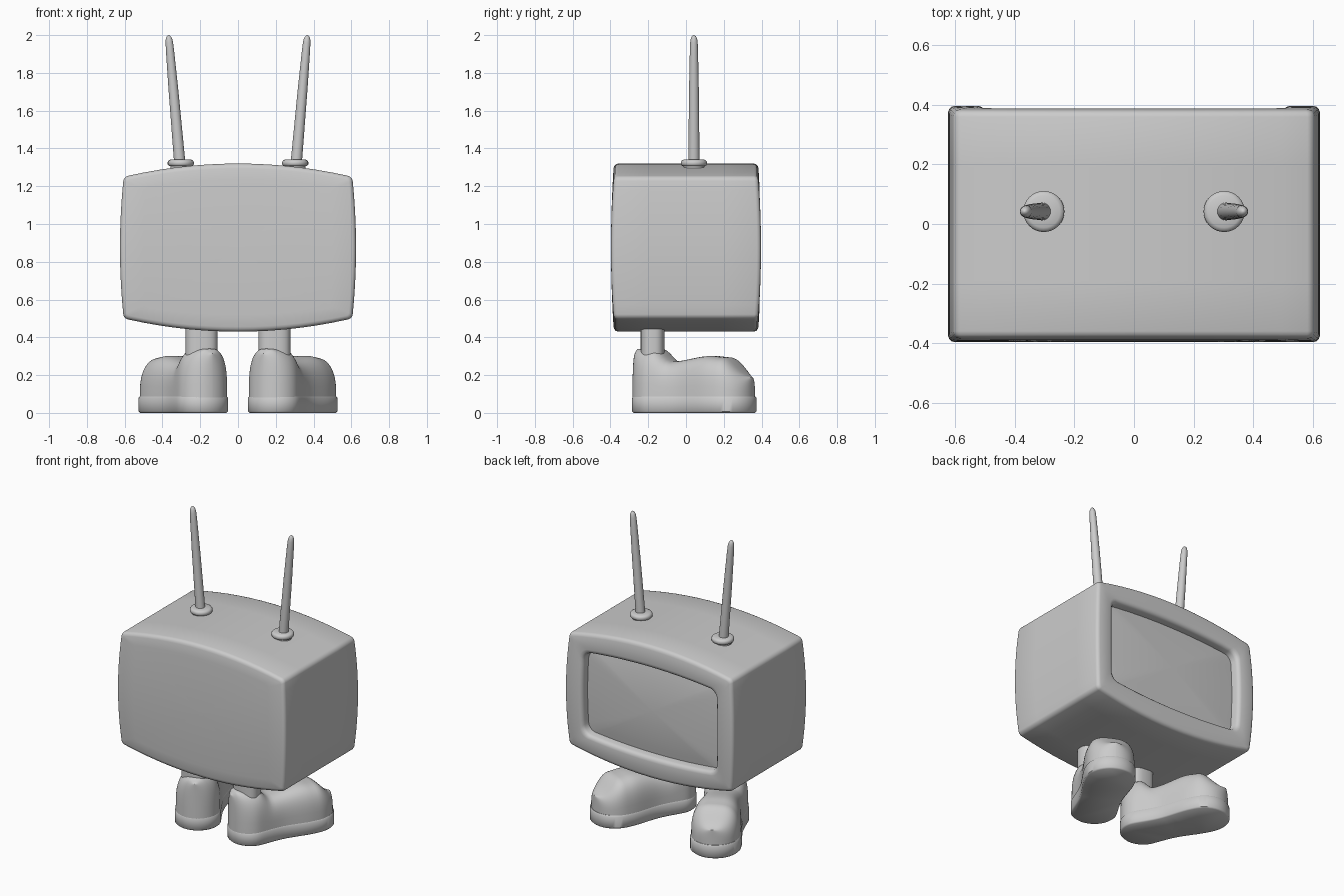
import bpy, bmesh
from math import sin, cos, pi, radians, copysign

if "Cube" in bpy.data.objects:
    bpy.data.objects.remove(bpy.data.objects["Cube"])


def loft(name, rings, angle=38):
    """Skin a list of equal-length closed rings and cap both ends."""
    bm = bmesh.new()
    rows = [[bm.verts.new(p) for p in ring] for ring in rings]
    n = len(rows[0])
    for a, b in zip(rows, rows[1:]):
        for i in range(n):
            j = (i + 1) % n
            bm.faces.new((a[i], a[j], b[j], b[i]))
    bm.faces.new(rows[0])
    bm.faces.new(rows[-1])
    bmesh.ops.recalc_face_normals(bm, faces=bm.faces)
    mesh = bpy.data.meshes.new(name)
    bm.to_mesh(mesh)
    bm.free()
    ob = bpy.data.objects.new(name, mesh)
    bpy.context.collection.objects.link(ob)
    bpy.ops.object.select_all(action='DESELECT')
    ob.select_set(True)
    bpy.context.view_layer.objects.active = ob
    bpy.ops.object.shade_smooth_by_angle(angle=radians(angle))
    return ob


def oval(cx, cy, z, rx, ry, n=32, p=1.0):
    def f(v):
        return copysign(abs(v) ** p, v)
    return [(cx + rx * f(cos(2 * pi * i / n)), cy + ry * f(sin(2 * pi * i / n)), z)
            for i in range(n)]


def keyed(keys, s):
    """Smoothly interpolate (position, value) keys."""
    if s <= keys[0][0]:
        return keys[0][1]
    for (a, va), (b, vb) in zip(keys, keys[1:]):
        if s <= b:
            t = (s - a) / (b - a)
            return va + (vb - va) * t * t * (3 - 2 * t)
    return keys[-1][1]


# Television case: rounded rectangles warped so every side bulges
A, B = 0.605, 0.375


def case_ring(a, b, r, w, dy, edge=14, corner=5):
    pts = []
    centres = [(a - r, b - r), (r - a, b - r), (r - a, r - b), (a - r, r - b)]
    for k, (cx, cz) in enumerate(centres):
        arc = [(cx + r * cos(pi / 2 * (k + i / corner)),
                cz + r * sin(pi / 2 * (k + i / corner))) for i in range(corner + 1)]
        pts += arc
        nx, nz = centres[(k + 1) % 4]
        ex = nx + r * cos(pi / 2 * (k + 1))
        ez = nz + r * sin(pi / 2 * (k + 1))
        sx, sz = arc[-1]
        pts += [(sx + (ex - sx) * i / edge, sz + (ez - sz) * i / edge)
                for i in range(1, edge)]
    out = []
    for px, pz in pts:
        bu, bv = 1 - (px / A) ** 2, 1 - (pz / B) ** 2
        out.append((px * (1 + 0.033 * bv), w * (0.382 + 0.015 * bv) + dy,
                    0.875 + pz * (1 + 0.187 * bu)))
    return out


def inset(d, r, w, dy):
    return case_ring(A - d, B - d, r, w, dy)


rings = [case_ring(A * f, B * f, 0.02 * f, -1, 0) for f in (0.01, 0.2, 0.4, 0.6, 0.8)]
rings += [inset(*v) for v in (
    (0.022, 0.012, -1, 0), (0.012, 0.016, -1, 0.003), (0.004, 0.02, -1, 0.01),
    (0, 0.022, -1, 0.022), (0, 0.022, -0.5, 0), (0, 0.022, 0, 0), (0, 0.022, 0.5, 0),
    (0, 0.022, 1, -0.022), (0.004, 0.02, 1, -0.01), (0.012, 0.016, 1, -0.003),
    (0.022, 0.012, 1, 0),
    # frame and screen recess
    (0.06, 0.03, 1, 0), (0.098, 0.05, 1, 0), (0.11, 0.05, 1, -0.004),
    (0.119, 0.05, 1, -0.013), (0.123, 0.048, 1, -0.025), (0.126, 0.046, 1, -0.06))]
sa, sb = A - 0.126, B - 0.126
rings += [case_ring(sa * f, sb * f, 0.046 * f, 1, -0.06 + 0.02 * (1 - f * f))
          for f in (0.85, 0.7, 0.5, 0.3, 0.15, 0.01)]
loft("television_case", rings)

# Shoe plan and height along its length (s = 0 at the ankle)
S0, S1 = -0.14, 0.56
WIDTH = [(-0.05, 0.142), (0.15, 0.13), (0.38, 0.155)]
HEIGHT = [(-0.14, 0.315), (-0.11, 0.34), (0.005, 0.34), (0.10, 0.273),
          (0.33, 0.302), (0.41, 0.295), (0.56, 0.19)]


def half_width(s):
    w = keyed(WIDTH, s)
    d = min((s - S0) / 0.14, (S1 - s) / 0.16, 1)
    return w * max(1 - (1 - d) ** 2.1, 0) ** 0.5


def stations(n):
    return [S0 + (S1 - S0) * (1 - cos(pi * i / n)) / 2 for i in range(n + 1)]


def place(side, s, t, z):
    c, n = cos(radians(26)), sin(radians(26))
    return (side * (0.195 + s * n + t * c), -0.145 + s * c - t * n, z)


def sole_ring(side, z, off):
    st = stations(36)
    pts = [(s, half_width(s)) for s in st] + [(s, -half_width(s)) for s in st[-2:0:-1]]
    return [place(side, 0.21 + (s - 0.21) * (1 + off / 0.35), t * (1 + off / 0.14), z)
            for s, t in pts]


for side, tag in ((1, "right"), (-1, "left")):
    # Shoe upper: arched sections from heel to toe
    sections = []
    for s in stations(48):
        w, h = max(half_width(s), 0.002) - 0.001, keyed(HEIGHT, s)
        arch = []
        for i in range(25):
            a = pi * i / 24
            ct = copysign(abs(cos(a)) ** 0.62, cos(a))
            arch.append(place(side, s * 0.985, w * 0.97 * ct,
                              0.08 + (h - 0.08) * sin(a) ** 0.62 if 0 < i < 24 else 0.08))
        sections.append(arch)
    loft(tag + "_shoe_upper", sections, 60)
    # Sole
    loft(tag + "_shoe_sole", [sole_ring(side, z, o) for z, o in (
        (0, -0.008), (0.008, 0), (0.078, 0), (0.088, -0.006))], 50)
    # Leg
    loft(tag + "_leg", [oval(side * 0.193, -0.177, z, 0.085, 0.063, 32, 0.75)
                        for z in (0.25, 0.47)])
    # Aerial base
    loft(tag + "_aerial_base", [oval(side * 0.303, 0.042, z, r, r) for z, r in (
        (1.28, 0.055), (1.306, 0.055), (1.309, 0.064), (1.316, 0.069), (1.328, 0.069),
        (1.336, 0.064), (1.341, 0.054), (1.342, 0.02))], 50)
    # Aerial rod, tapering and leaning outwards
    loft(tag + "_aerial_rod", [
        oval(side * (0.308 + 0.059 * (z - 1.32) / 0.68), 0.042, z, r, r, 24)
        for z, r in ((1.32, 0.03), (1.5, 0.028), (1.7, 0.026), (1.9, 0.022),
                     (1.96, 0.02), (1.98, 0.017), (1.993, 0.011), (2.0, 0.003))], 60)
